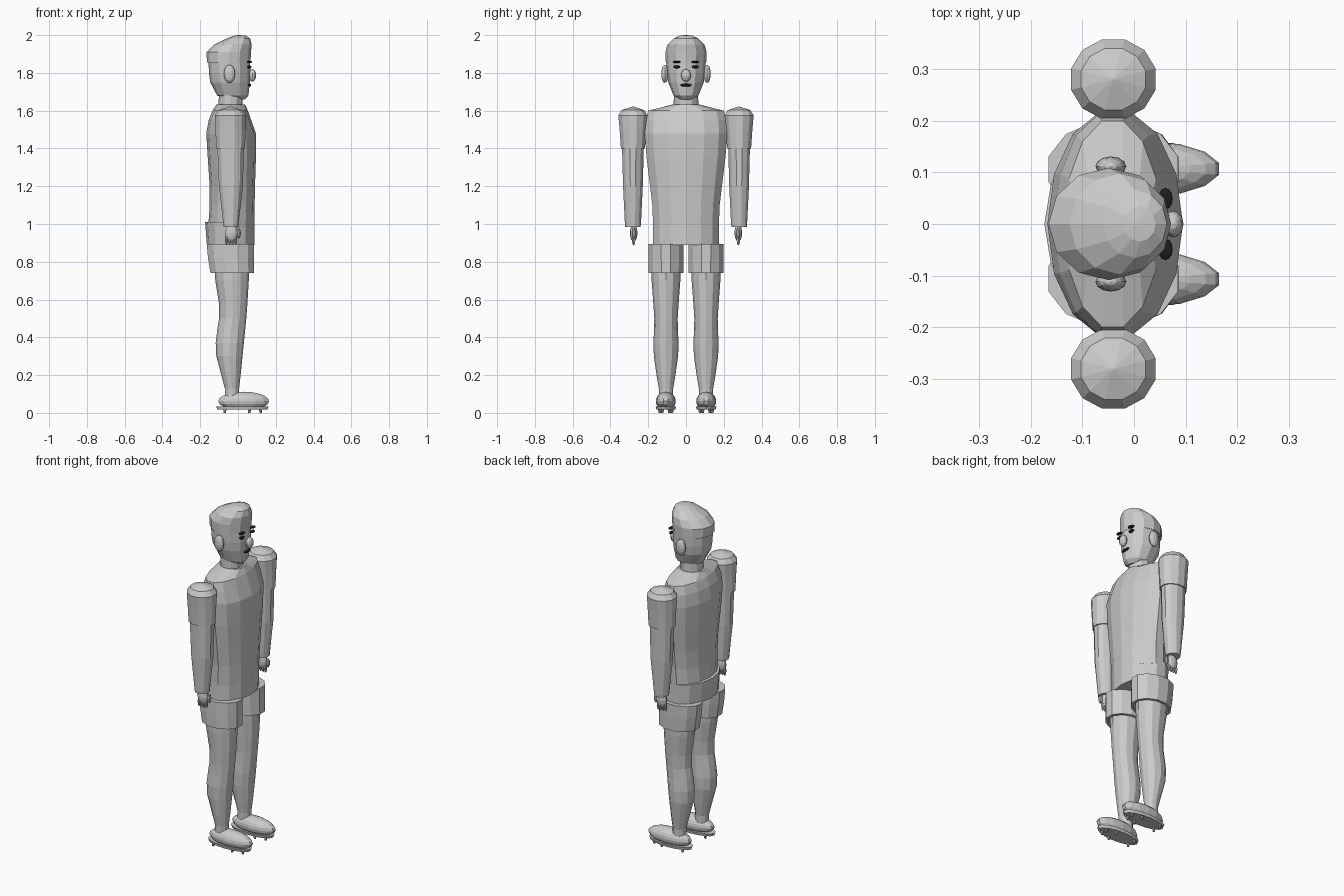
import bpy, bmesh, math


def material(name, rgb):
    m = bpy.data.materials.new(name)
    m.diffuse_color = (*rgb, 1)
    return m


GREY = material("light grey", (0.6, 0.6, 0.6))
BLACK = material("near black", (0.012, 0.012, 0.012))


def finish(bm, name, mat, smooth=False):
    bmesh.ops.recalc_face_normals(bm, faces=bm.faces)
    for f in bm.faces:
        f.smooth = smooth
    me = bpy.data.meshes.new(name)
    bm.to_mesh(me)
    bm.free()
    me.materials.append(mat)
    ob = bpy.data.objects.new(name, me)
    bpy.context.collection.objects.link(ob)
    return ob


def loft(name, rings, sides=12, yc=0, phase=0.0, mat=GREY):
    """Stack of elliptical rings: (z, back x, front x, half width in y)."""
    bm = bmesh.new()
    loops = []
    for z, x0, x1, ry in rings:
        cx, rx = (x0 + x1) / 2, (x1 - x0) / 2
        loops.append([bm.verts.new((cx + rx * math.cos(2 * math.pi * (i + phase) / sides),
                                    yc + ry * math.sin(2 * math.pi * (i + phase) / sides), z))
                      for i in range(sides)])
    for a, b in zip(loops, loops[1:]):
        for i in range(sides):
            j = (i + 1) % sides
            bm.faces.new((a[i], a[j], b[j], b[i]))
    bm.faces.new(loops[0])
    bm.faces.new(loops[-1])
    return finish(bm, name, mat)


def ball(name, c, r, mat=GREY, u=12, v=8):
    bm = bmesh.new()
    bmesh.ops.create_uvsphere(bm, u_segments=u, v_segments=v, radius=1)
    for p in bm.verts:
        p.co = [c[k] + r[k] * p.co[k] for k in range(3)]
    return finish(bm, name, mat)


# Torso with sloping shoulders, and the shirt hem
loft("torso", [(0.98, -.158, .086, .178), (1.1, -.15, .088, .183), (1.2, -.15, .09, .195),
               (1.35, -.16, .095, .214), (1.48, -.168, .095, .224), (1.55, -.155, .07, .22),
               (1.60, -.135, .052, .205), (1.632, -.115, .038, .075)], 14)
loft("shirt_hem", [(0.89, -.165, .088, .18), (1.01, -.174, .087, .18)], 14)

# Neck, head and hair
loft("neck", [(1.6, -.105, .025, .066), (1.7, -.1, .025, .064)], 12)
loft("head", [(1.658, -.06, .035, .035), (1.68, -.11, .055, .066), (1.75, -.147, .063, .094),
              (1.80, -.154, .066, .101), (1.87, -.156, .064, .104)], 12)
loft("hair", [(1.855, -.165, .066, .107), (1.91, -.166, .069, .109), (1.95, -.125, .072, .098),
              (1.982, -.06, .064, .066), (1.997, -.02, .042, .034), (2.0, -.002, .008, .005)], 12)

# Face details
ball("nose", (.076, 0, 1.787), (.02, .026, .033))
ball("mouth", (.061, 0, 1.735), (.009, .03, .008), BLACK)

for side, s in (("right", -1), ("left", 1)):
    ball(side + "_ear", (-.045, s * .112, 1.795), (.03, .019, .048))
    ball(side + "_eye", (.06, s * .049, 1.832), (.011, .018, .008), BLACK)
    ball(side + "_brow", (.061, s * .049, 1.858), (.014, .021, .006), BLACK)

    # Arm: domed sleeve, forearm and hand
    loft(side + "_sleeve", [(1.4, -.118, .04, .066), (1.5, -.122, .043, .073),
                            (1.575, -.125, .045, .08), (1.603, -.105, .025, .062),
                            (1.622, -.042, -.038, .002)], 12, s * .281, .5)
    loft(side + "_forearm", [(0.985, -.077, .003, .042), (1.0, -.079, .004, .044),
                             (1.2, -.103, .028, .054), (1.42, -.112, .034, .06)],
         12, s * .281, .5)
    ball(side + "_palm", (-.035, s * .277, .953), (.034, .02, .046), u=10)
    for i in range(4):
        ball(side + "_finger_%d" % (i + 1), (-.061 + i * .016, s * .277, .918),
             (.008, .009, .031), u=8, v=6)
    ball(side + "_thumb", (.004, s * .275, .95), (.011, .012, .027), u=8, v=6)

    # Shorts leg: thick open tube
    tube = [(.895, -.12, .06, .078), (.895, -.17, .09, .097), (.82, -.163, .09, .097),
            (.74, -.15, .09, .095), (.74, -.135, .073, .08), (.78, -.125, .06, .076)]
    loft(side + "_shorts_leg", tube, 12, s * .106, .5)

    # Leg with knee and calf
    loft(side + "_leg", [(.07, -.07, .005, .037), (.13, -.07, .006, .038), (.2, -.088, .014, .05),
                         (.3, -.115, .024, .064), (.37, -.118, .031, .067), (.44, -.11, .038, .063),
                         (.5, -.1, .044, .062), (.58, -.101, .05, .067), (.7, -.12, .057, .076),
                         (.86, -.13, .062, .08)], 12, s * .106)

    # Boot: rounded upper, flat sole and studs
    boot = ball(side + "_boot", (.03, s * .107, .062), (.138, .053, .05), u=14, v=10)
    for p in boot.data.vertices:
        p.co.z = max(p.co.z, .034)
    loft(side + "_sole", [(.018, -.11, .155, .05), (.034, -.116, .162, .054)], 16, s * .107)
    for i, (x, dy) in enumerate(((-.07, .025), (-.07, -.025), (.06, .033), (.06, -.033),
                                 (.12, .018), (.12, -.018))):
        loft(side + "_stud_%d" % (i + 1), [(0, x - .006, x + .006, .006),
                                           (.022, x - .009, x + .009, .009)], 8, s * .107 + dy)
